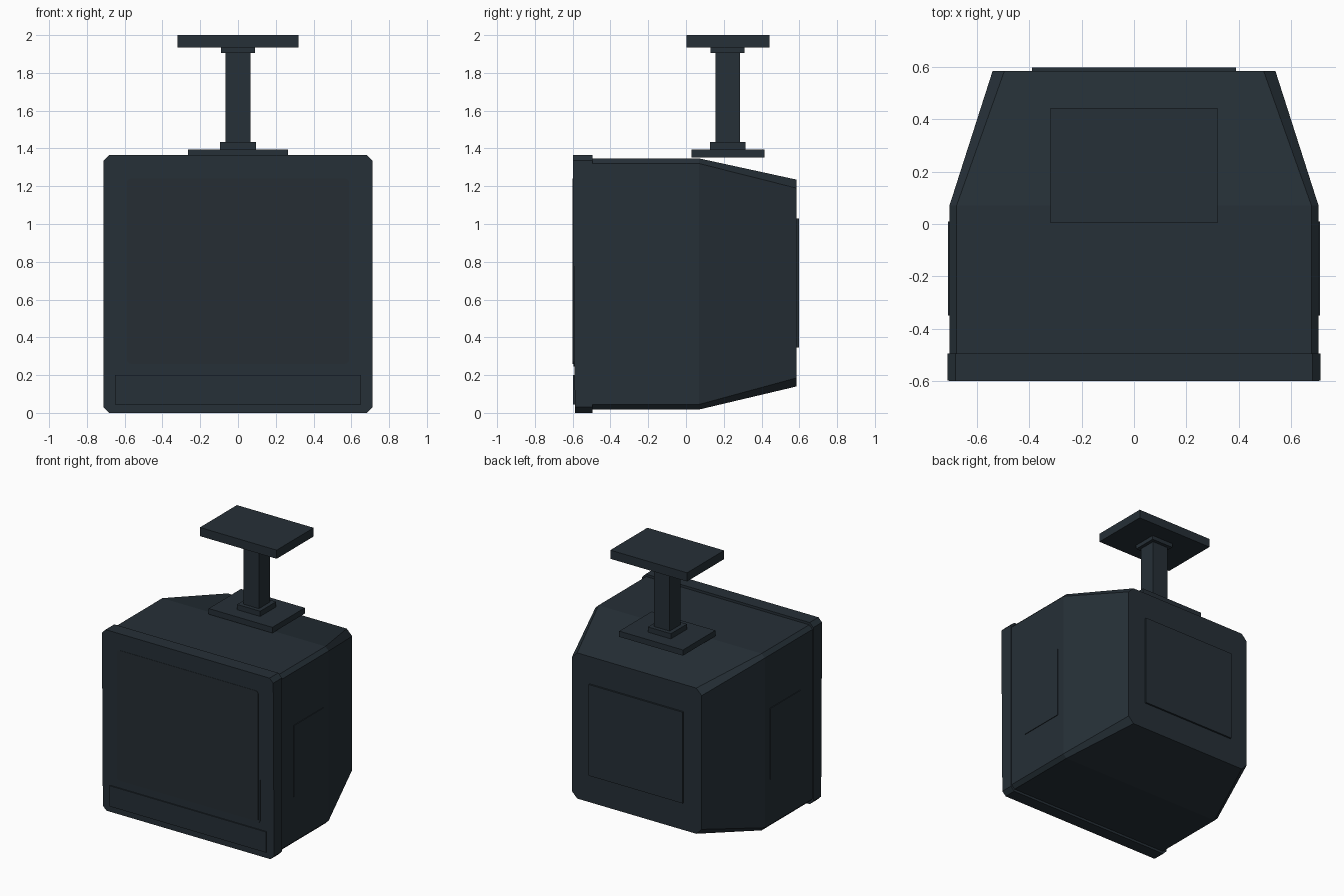
import bpy, bmesh, math

if "Cube" in bpy.data.objects:
    bpy.data.objects.remove(bpy.data.objects["Cube"])


def material(name, rgb):
    m = bpy.data.materials.new(name)
    m.diffuse_color = (*rgb, 1)
    m.use_nodes = True
    m.node_tree.nodes["Principled BSDF"].inputs["Base Color"].default_value = m.diffuse_color
    return m


CASE = material("dark slate casing", (0.019, 0.029, 0.038))
GLASS = material("dark screen glass", (0.019, 0.027, 0.034))


def finish(name, bm, mat):
    bmesh.ops.recalc_face_normals(bm, faces=bm.faces)
    mesh = bpy.data.meshes.new(name)
    bm.to_mesh(mesh)
    bm.free()
    mesh.materials.append(mat)
    ob = bpy.data.objects.new(name, mesh)
    bpy.context.collection.objects.link(ob)
    return ob


def ring(y, hx, z0, z1, c, n):
    """Rectangle outline in xz; n=0 square, n=1 chamfered, n>1 rounded corners."""
    if n == 0:
        return [(hx, y, z1), (-hx, y, z1), (-hx, y, z0), (hx, y, z0)]
    pts = []
    corners = [(hx - c, z1 - c), (c - hx, z1 - c), (c - hx, z0 + c), (hx - c, z0 + c)]
    for k, (cx, cz) in enumerate(corners):
        for i in range(n + 1):
            a = math.pi / 2 * (k + i / n)
            pts.append((cx + c * math.cos(a), y, cz + c * math.sin(a)))
    return pts


def loft(name, sections, mat=CASE, n=1):
    """Skin outlines (y, half width, z low, z high, corner) from front to back."""
    bm = bmesh.new()
    rings = [[bm.verts.new(p) for p in ring(*s, n)] for s in sections]
    for a, b in zip(rings, rings[1:]):
        for i in range(len(a)):
            j = (i + 1) % len(a)
            bm.faces.new((a[i], a[j], b[j], b[i]))
    bm.faces.new(rings[0])
    bm.faces.new(rings[-1])
    return finish(name, bm, mat)


def box(name, x, y, z, mat=CASE):
    bm = bmesh.new()
    bmesh.ops.create_cube(bm, size=1)
    for v in bm.verts:
        v.co = [lo + (c + 0.5) * (hi - lo) for c, (lo, hi) in zip(v.co, (x, y, z))]
    return finish(name, bm, mat)


# Television housing: straight section, then tapering towards the back
loft("housing", [(-0.51, 0.705, 0.018, 1.347, 0.027),
                 (0.07, 0.705, 0.018, 1.347, 0.027),
                 (0.585, 0.54, 0.14, 1.235, 0.045)])

# Front bezel, its face leaning slightly back at the bottom
bezel = loft("front_bezel", [(-0.599, 0.712, 0.0, 1.365, 0.03),
                             (-0.495, 0.712, 0.0, 1.365, 0.03)])
for v in bezel.data.vertices:
    if v.co.y < -0.55:
        v.co.y += 0.011 * (1 - v.co.z / 1.365)

# Screen surround, screen and lower control panel
loft("screen_surround", [(-0.5945, 0.6, 0.245, 1.25, 0.03),
                         (-0.56, 0.6, 0.245, 1.25, 0.03)], n=4)
loft("screen", [(-0.6, 0.588, 0.26, 1.24, 0.022),
                (-0.56, 0.588, 0.26, 1.24, 0.022)], GLASS, n=4)
box("control_panel", (-0.65, 0.65), (-0.598, -0.57), (0.045, 0.2))

# Back and side cover panels
box("back_panel", (-0.39, 0.39), (0.57, 0.598), (0.345, 1.03))
for side, s in (("left", -1), ("right", 1)):
    box(side + "_side_panel", tuple(sorted((0.69 * s, 0.71 * s))),
        (-0.35, 0.01), (0.385, 0.92))

# Ceiling mount: plates, collars and pole stacked around one axis
for name, hx, y, z in (
        ("mount_base_plate", 0.265, (0.03, 0.415), (1.352, 1.395)),
        ("lower_collar", 0.096, (0.126, 0.316), (1.39, 1.434)),
        ("pole", 0.065, (0.156, 0.286), (1.40, 1.94)),
        ("upper_collar", 0.09, (0.131, 0.311), (1.905, 1.94)),
        ("ceiling_plate", 0.319, (0.003, 0.443), (1.935, 2.0))):
    box(name, (-hx, hx), y, z)
